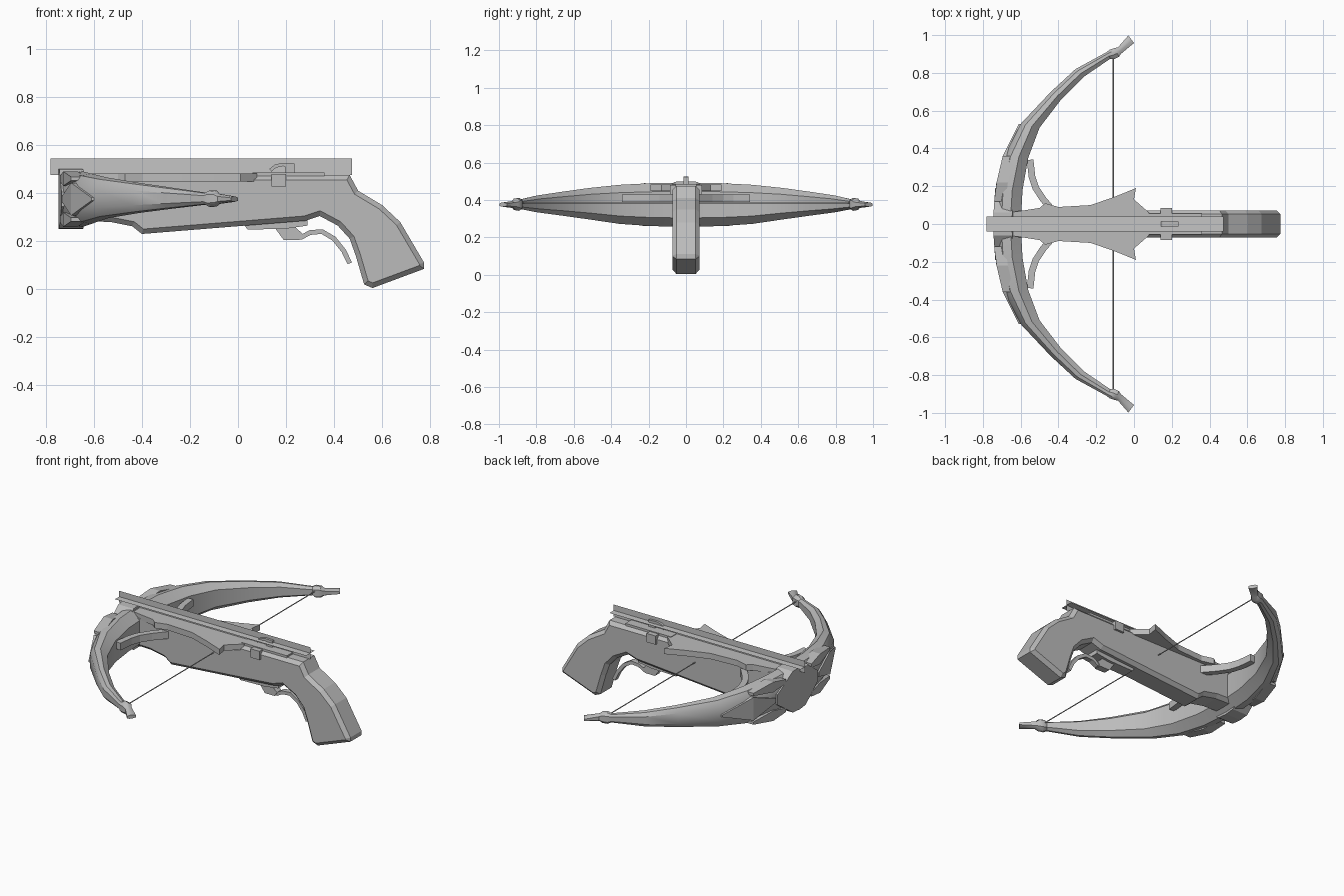
import bpy, bmesh, math
from mathutils import Vector

if "Cube" in bpy.data.objects:
    bpy.data.objects.remove(bpy.data.objects["Cube"])


def material(name, v):
    m = bpy.data.materials.new(name)
    m.diffuse_color = (v, v, v, 1)
    m.use_nodes = True
    m.node_tree.nodes["Principled BSDF"].inputs["Base Color"].default_value = m.diffuse_color
    return m


GREY = material("grey", 0.5)
PALE = material("pale_grey", 0.56)


def finish(name, bm, mat=GREY, smooth=None):
    bmesh.ops.recalc_face_normals(bm, faces=bm.faces)
    me = bpy.data.meshes.new(name)
    bm.to_mesh(me)
    bm.free()
    me.materials.append(mat)
    ob = bpy.data.objects.new(name, me)
    bpy.context.collection.objects.link(ob)
    if smooth:
        bpy.ops.object.select_all(action='DESELECT')
        ob.select_set(True)
        bpy.context.view_layer.objects.active = ob
        bpy.ops.object.shade_smooth_by_angle(angle=math.radians(smooth))
    return ob


def loft(name, rings, smooth=None):
    """Skin a list of closed rings and cap both ends."""
    bm = bmesh.new()
    vs = [[bm.verts.new(p) for p in r] for r in rings]
    n = len(rings[0])
    for a, b in zip(vs, vs[1:]):
        for i in range(n):
            j = (i + 1) % n
            bm.faces.new((a[i], a[j], b[j], b[i]))
    bm.faces.new(vs[0])
    bm.faces.new(vs[-1])
    return finish(name, bm, smooth=smooth)


def prism(name, pts, lo, hi, axis):
    """Extrude an outline: (x, z) along y, or (x, y) along z."""
    def at(p, d):
        return (p[0], d, p[1]) if axis == 'y' else (p[0], p[1], d)
    return loft(name, [[at(p, lo) for p in pts], [at(p, hi) for p in pts]])


def box(name, x0, x1, w, z0, z1):
    return prism(name, [(x0, z0), (x1, z0), (x1, z1), (x0, z1)], -w, w, 'y')


def band(name, pts, width, lo, hi, axis):
    """Strip of constant thickness along a flat path."""
    pts = [Vector(p) for p in pts]
    left, right = [], []
    for i, p in enumerate(pts):
        d = (pts[min(i + 1, len(pts) - 1)] - pts[max(i - 1, 0)]).normalized()
        n = Vector((-d.y, d.x)) * width / 2
        left.append(p + n)
        right.append(p - n)
    bm = bmesh.new()

    def at(p, d):
        return bm.verts.new((p.x, d, p.y) if axis == 'y' else (p.x, p.y, d))
    rings = [[at(l, lo), at(r, lo), at(r, hi), at(l, hi)] for l, r in zip(left, right)]
    for a, b in zip(rings, rings[1:]):
        for i in range(4):
            j = (i + 1) % 4
            bm.faces.new((a[i], a[j], b[j], b[i]))
    bm.faces.new(rings[0])
    bm.faces.new(rings[-1])
    return finish(name, bm)


# Stock and pistol grip with chamfered outline
stock = prism("stock_and_grip", [
    (-0.70, 0.475), (0.465, 0.475), (0.50, 0.41), (0.60, 0.35), (0.675, 0.28),
    (0.775, 0.11), (0.775, 0.085), (0.56, 0.005), (0.525, 0.02), (0.49, 0.14),
    (0.465, 0.21), (0.415, 0.265), (0.34, 0.305), (0.28, 0.285), (-0.40, 0.23),
    (-0.44, 0.262), (-0.53, 0.28), (-0.70, 0.285)], -0.072, 0.072, 'y')
bev = stock.modifiers.new("chamfer", 'BEVEL')
bev.width = 0.02
bev.segments = 1
bev.limit_method = 'ANGLE'
bev.angle_limit = math.radians(80)

# Bow limbs: outer x, y, inner x, y, top z, bottom z
half = [
    (-0.737, 0, -0.60, 0, 0.492, 0.257),
    (-0.727, 0.18, -0.59, 0.18, 0.490, 0.260),
    (-0.685, 0.36, -0.56, 0.35, 0.481, 0.272),
    (-0.60, 0.53, -0.50, 0.51, 0.464, 0.296),
    (-0.44, 0.70, -0.385, 0.66, 0.442, 0.318),
    (-0.31, 0.82, -0.265, 0.78, 0.424, 0.334),
    (-0.145, 0.91, -0.125, 0.875, 0.402, 0.352),
    (-0.13, 0.922, -0.105, 0.873, 0.412, 0.342),
    (-0.10, 0.932, -0.08, 0.885, 0.410, 0.344),
    (-0.085, 0.935, -0.07, 0.90, 0.397, 0.355),
    (-0.03, 0.998, 0.0, 0.958, 0.386, 0.364)]
section = [(0, 0.5), (0.25, 0.92), (0.6, 1), (1, 0.6),
           (1, -0.6), (0.6, -1), (0.25, -0.92), (0, -0.5)]


def ring(s, side):
    ox, oy, ix, iy, zt, zb = s
    return [(ox + (ix - ox) * t, side * (oy + (iy - oy) * t),
             (zt + zb) / 2 + v * (zt - zb) / 2) for t, v in section]


loft("bow", [ring(s, -1) for s in half[:0:-1]] + [ring(s, 1) for s in half], 35)


def outer_x(y):
    y = abs(y)
    for a, b in zip(half, half[1:]):
        if y <= b[1]:
            return a[0] + (b[0] - a[0]) * (y - a[1]) / (b[1] - a[1])


def plate(name, cols, depth, z=0.375):
    """Armour plate wrapped on the bow front, from (y, half height) columns."""
    loft(name, [[(outer_x(y) - 0.01, y, z + h), (outer_x(y) + depth, y, z + h),
                 (outer_x(y) + depth, y, z - h), (outer_x(y) - 0.01, y, z - h)]
                for y, h in cols])


# Centre and side plates on the bow
plate("centre_plate", [(-0.19, 0.03), (-0.06, 0.122), (0, 0.125), (0.06, 0.122), (0.19, 0.03)], 0.09)
for s, side in ((-1, "right"), (1, "left")):
    plate("diamond_plate_" + side, [(s * 0.2, 0.012), (s * 0.36, 0.068), (s * 0.53, 0.006)], 0.04)
    for v, level in ((0.085, "upper"), (-0.085, "lower")):
        plate(f"{level}_strap_{side}", [(s * 0.12, 0.012), (s * 0.22, 0.03), (s * 0.36, 0.008)],
              0.05, 0.375 + v)

# Flared top deck, symmetrical about the stock
edge = [(-0.66, 0.06), (-0.50, 0.085), (-0.47, 0.11), (-0.40, 0.09), (-0.23, 0.10),
        (-0.10, 0.145), (0.01, 0.19), (0.0, 0.13), (0.08, 0.06)]
prism("top_deck", edge + [(x, -y) for x, y in reversed(edge)], 0.448, 0.482, 'z')
box("rear_deck", 0.06, 0.36, 0.055, 0.46, 0.485)

# Curved braces between stock and bow
for s, side in ((-1, "right"), (1, "left")):
    band("brace_" + side, [(-0.55, s * 0.34), (-0.54, s * 0.25), (-0.52, s * 0.19),
                           (-0.48, s * 0.13), (-0.42, s * 0.06)], 0.035, 0.388, 0.43, 'z')

# String catch and its side block
box("catch_block", 0.14, 0.20, 0.085, 0.428, 0.48)
band("string_catch", [(0.135, 0.495), (0.155, 0.512), (0.185, 0.519), (0.235, 0.517)],
     0.014, -0.014, 0.014, 'y')
box("catch_post", 0.195, 0.235, 0.014, 0.475, 0.518)

# Trigger mount and lever
prism("trigger_mount", [(0.02, 0.275), (0.04, 0.248), (0.20, 0.252), (0.29, 0.265),
                        (0.29, 0.295), (0.02, 0.28)], -0.035, 0.035, 'y')
prism("trigger_block", [(0.15, 0.26), (0.19, 0.205), (0.255, 0.205), (0.27, 0.23),
                        (0.23, 0.265)], -0.02, 0.02, 'y')
band("trigger_lever", [(0.20, 0.216), (0.265, 0.217), (0.30, 0.236), (0.35, 0.24),
                       (0.40, 0.21), (0.44, 0.16), (0.465, 0.108)], 0.02, -0.015, 0.015, 'y')

# Bowstring
bm = bmesh.new()
rings = [[bm.verts.new((-0.11 + 0.003 * math.cos(a), y, 0.385 + 0.003 * math.sin(a)))
          for a in (k * math.tau / 6 for k in range(6))] for y in (-0.9, 0.9)]
for i in range(6):
    j = (i + 1) % 6
    bm.faces.new((rings[0][i], rings[0][j], rings[1][j], rings[1][i]))
finish("bowstring", bm)

# Bolt as two crossed flat planes
bm = bmesh.new()
for dy, dz in ((0, 0.035), (0.04, 0)):
    bm.faces.new([bm.verts.new(p) for p in (
        (-0.78, -dy, 0.51 - dz), (0.475, -dy, 0.51 - dz),
        (0.475, dy, 0.51 + dz), (-0.78, dy, 0.51 + dz))])
finish("bolt", bm, PALE)
